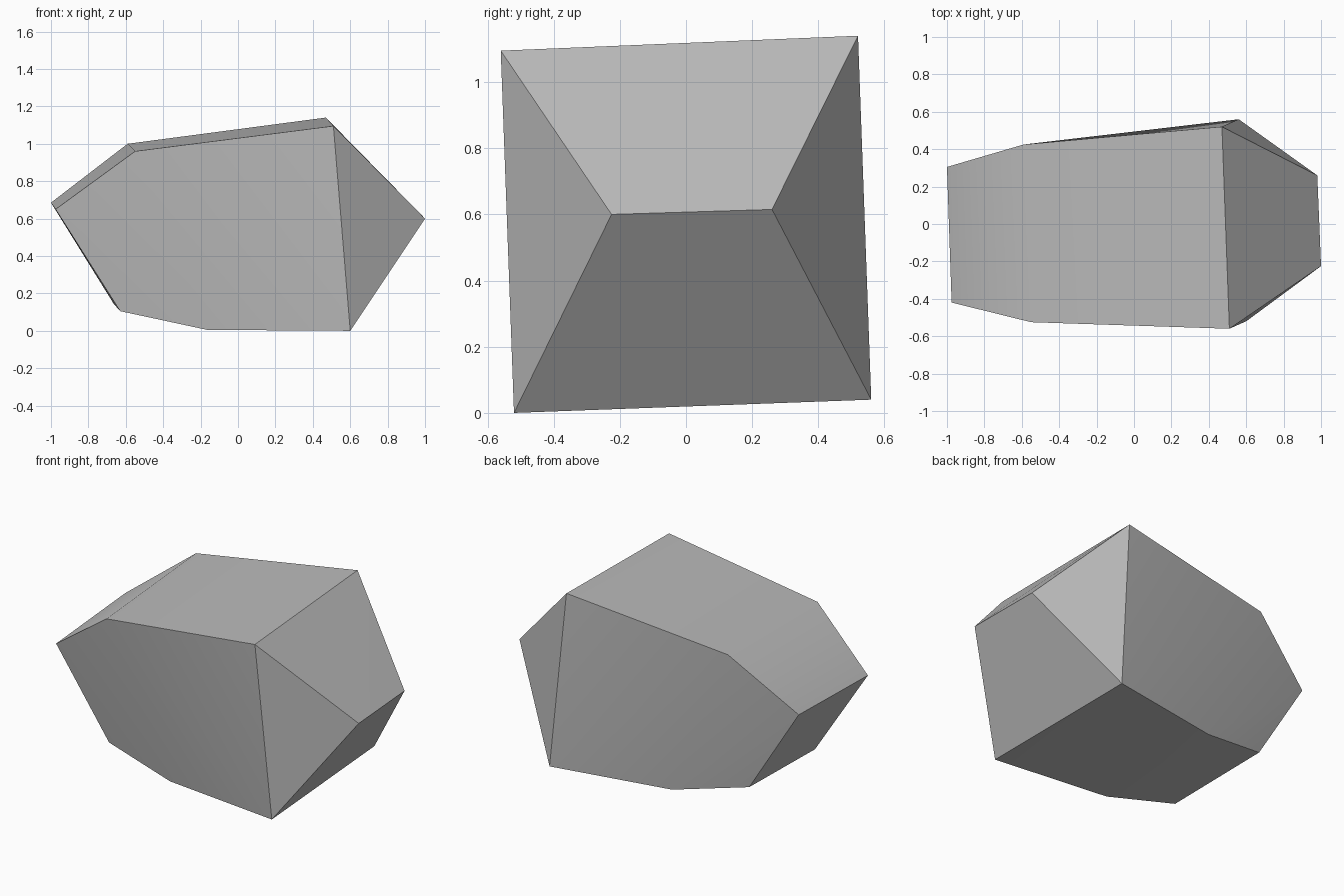
import bpy, bmesh, math

default = bpy.data.objects.get("Cube")
if default:
    bpy.data.objects.remove(default, do_unlink=True)

# Plain grey stone
stone = bpy.data.materials.new("stone_grey")
stone.use_nodes = True
colour = (0.5, 0.5, 0.5, 1.0)
stone.diffuse_color = colour
bsdf = next(n for n in stone.node_tree.nodes if n.type == 'BSDF_PRINCIPLED')
bsdf.inputs["Base Color"].default_value = colour
bsdf.inputs["Roughness"].default_value = 0.9

# Outline corners as front / back pairs, going round the boulder
corner_pairs = [
    ((0.60, -0.52, 0.00), (0.56, 0.56, 0.04)),     # lower right
    ((1.00, -0.225, 0.60), (0.98, 0.26, 0.615)),   # right end ridge
    ((0.51, -0.56, 1.095), (0.47, 0.52, 1.14)),    # upper right
    ((-0.55, -0.525, 0.96), (-0.59, 0.425, 1.00)), # upper left
    ((-0.975, -0.42, 0.65), (-1.00, 0.305, 0.685)),# left end
    ((-0.63, -0.385, 0.105), (-0.665, 0.32, 0.145)),# lower left
    ((-0.165, -0.44, 0.005), (-0.20, 0.425, 0.045)),# underside
]

# Wrap the corners in a convex skin
bm = bmesh.new()
for pair in corner_pairs:
    for point in pair:
        bm.verts.new(point)
bmesh.ops.convex_hull(bm, input=bm.verts[:])
bmesh.ops.recalc_face_normals(bm, faces=bm.faces[:])
mesh = bpy.data.meshes.new("boulder")
bm.to_mesh(mesh)
bm.free()
mesh.materials.append(stone)

boulder = bpy.data.objects.new("boulder", mesh)
bpy.context.collection.objects.link(boulder)

# Soften the shallow creases, keep the strong ones sharp
bpy.ops.object.select_all(action='DESELECT')
boulder.select_set(True)
bpy.context.view_layer.objects.active = boulder
bpy.ops.object.shade_smooth_by_angle(angle=math.radians(32))
